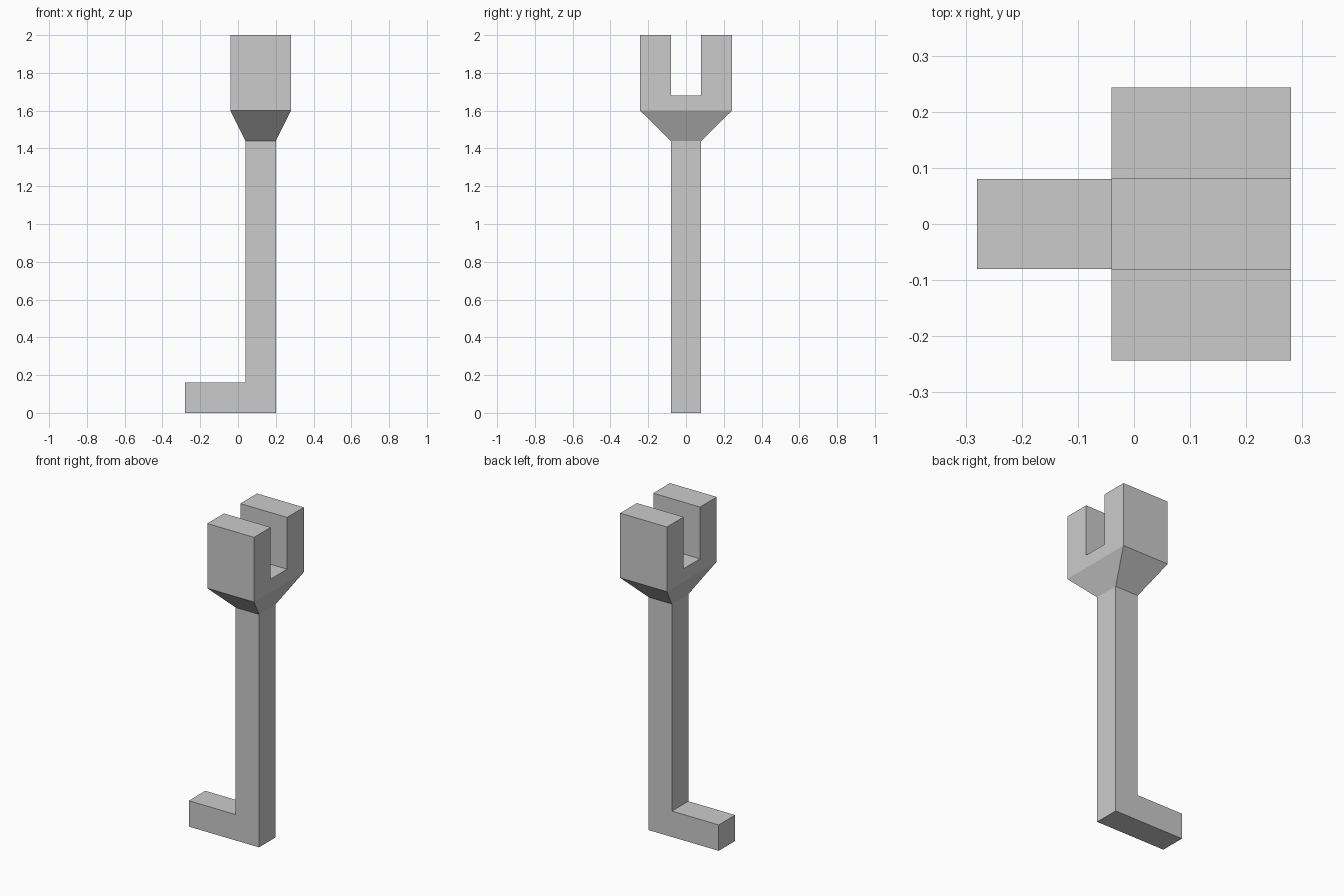
import bpy
import bmesh
from mathutils import Vector

if "Cube" in bpy.data.objects:
    bpy.data.objects.remove(bpy.data.objects["Cube"])

GREY = (0.6, 0.6, 0.6, 1.0)
mat = bpy.data.materials.new("light grey")
mat.use_nodes = True
mat.diffuse_color = GREY
mat.node_tree.nodes["Principled BSDF"].inputs["Base Color"].default_value = GREY

SHAFT_X, FORK_X = (0.04, 0.20), (-0.04, 0.28)
SHAFT_Y, FORK_Y = 0.08, 0.243
FOOT_TOP, NECK, SHOULDER, SLOT, TOP = 0.16, 1.44, 1.60, 1.68, 2.0
FOOT_TIP = -0.28


def finish(name, bm):
    bmesh.ops.recalc_face_normals(bm, faces=bm.faces)
    mesh = bpy.data.meshes.new(name)
    bm.to_mesh(mesh)
    bm.free()
    mesh.materials.append(mat)
    obj = bpy.data.objects.new(name, mesh)
    bpy.context.collection.objects.link(obj)
    return obj


def extrude_profile(name, points, direction):
    """Extrude a closed outline into a solid."""
    bm = bmesh.new()
    face = bm.faces.new([bm.verts.new(p) for p in points])
    result = bmesh.ops.extrude_face_region(bm, geom=[face], use_keep_orig=True)
    moved = [v for v in result["geom"] if isinstance(v, bmesh.types.BMVert)]
    bmesh.ops.translate(bm, verts=moved, vec=Vector(direction))
    return finish(name, bm)


# Shaft with the foot turned out at its base
shaft_outline = [(FOOT_TIP, 0), (SHAFT_X[1], 0), (SHAFT_X[1], NECK),
                 (SHAFT_X[0], NECK), (SHAFT_X[0], FOOT_TOP), (FOOT_TIP, FOOT_TOP)]
extrude_profile("shaft_and_foot", [(x, -SHAFT_Y, z) for x, z in shaft_outline],
                (0, 2 * SHAFT_Y, 0))

# Slotted head
half = [(FORK_Y, SHOULDER), (FORK_Y, TOP), (SHAFT_Y, TOP), (SHAFT_Y, SLOT)]
fork_outline = half + [(-y, z) for y, z in reversed(half)]
extrude_profile("forked_head", [(FORK_X[0], y, z) for y, z in fork_outline],
                (FORK_X[1] - FORK_X[0], 0, 0))


# Flared collar joining shaft and head, open at both ends
bm = bmesh.new()
rings = []
for (x0, x1), y, z in ((SHAFT_X, SHAFT_Y, NECK), (FORK_X, FORK_Y, SHOULDER)):
    corners = [(x0, -y), (x1, -y), (x1, y), (x0, y)]
    rings.append([bm.verts.new((cx, cy, z)) for cx, cy in corners])
low, high = rings
for i in range(4):
    j = (i + 1) % 4
    bm.faces.new((low[i], low[j], high[j], high[i]))
finish("flared_collar", bm)
